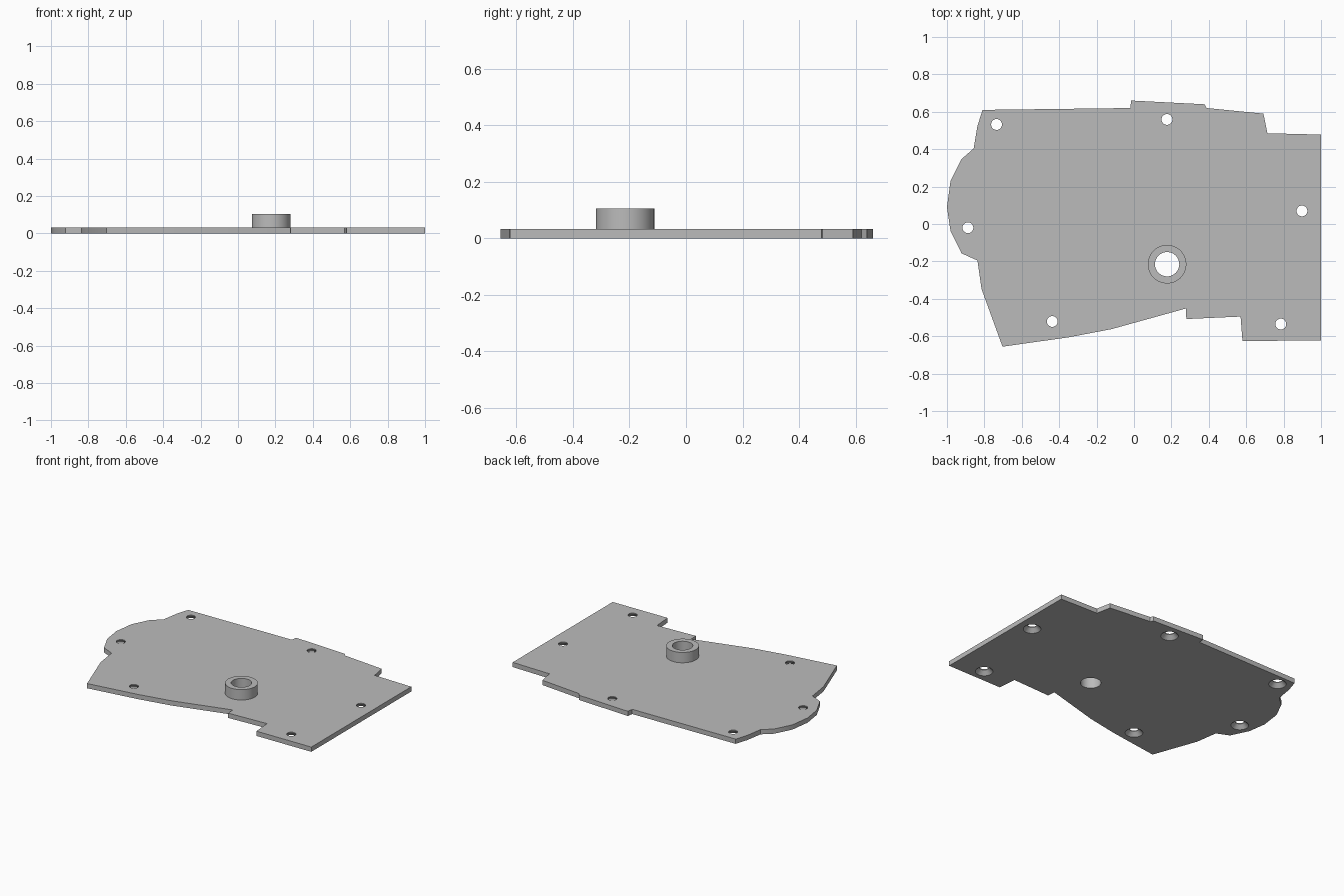
import bpy, bmesh
from math import cos, sin, tau

if "Cube" in bpy.data.objects:
    bpy.data.objects.remove(bpy.data.objects["Cube"])

THICK, BOSS_TOP = 0.033, 0.105
BOSS = (0.177, -0.215)
BORE, BOSS_RADIUS = 0.065, 0.103

grey = bpy.data.materials.new("plain_grey")
grey.use_nodes = True
colour = (0.5, 0.5, 0.5, 1)
grey.diffuse_color = colour
grey.node_tree.nodes["Principled BSDF"].inputs["Base Color"].default_value = colour


def make_object(name, bm):
    bmesh.ops.recalc_face_normals(bm, faces=bm.faces)
    mesh = bpy.data.meshes.new(name)
    bm.to_mesh(mesh)
    bm.free()
    mesh.materials.append(grey)
    obj = bpy.data.objects.new(name, mesh)
    bpy.context.collection.objects.link(obj)
    return obj


def lathe(bm, centre, profile, sides, closed=False):
    """Revolve (radius, z) points; cap the ends unless the profile is closed."""
    rings = [[bm.verts.new((centre[0] + r * cos(tau * i / sides),
                            centre[1] + r * sin(tau * i / sides), z))
              for i in range(sides)] for r, z in profile]
    pairs = list(zip(rings, rings[1:]))
    if closed:
        pairs.append((rings[-1], rings[0]))
    else:
        bm.faces.new(rings[0])
        bm.faces.new(rings[-1])
    for a, b in pairs:
        for i in range(sides):
            j = (i + 1) % sides
            bm.faces.new((a[i], a[j], b[j], b[i]))


def smooth(obj):
    bpy.ops.object.select_all(action="DESELECT")
    obj.select_set(True)
    bpy.context.view_layer.objects.active = obj
    bpy.ops.object.shade_smooth_by_angle(angle=0.5)


# Plate outline, clockwise from the back right corner
outline = [
    (-0.81, 0.61), (-0.02, 0.62), (-0.015, 0.66), (0.377, 0.64), (0.388, 0.62),
    (0.692, 0.59), (0.713, 0.485), (1, 0.478), (1, -0.622), (0.58, -0.626),
    (0.57, -0.495), (0.28, -0.508), (0.277, -0.452), (-0.12, -0.562),
    (-0.345, -0.605), (-0.703, -0.656), (-0.815, -0.348), (-0.837, -0.195),
    (-0.922, -0.157), (-0.981, -0.037), (-1, 0.09), (-0.981, 0.23),
    (-0.922, 0.347), (-0.857, 0.404), (-0.837, 0.524)]
bm = bmesh.new()
base = bm.faces.new([bm.verts.new((x, y, 0)) for x, y in outline])
top = bmesh.ops.extrude_face_region(bm, geom=[base])["geom"]
bmesh.ops.translate(bm, vec=(0, 0, THICK),
                    verts=[v for v in top if isinstance(v, bmesh.types.BMVert)])
plate = make_object("cover_plate", bm)

# Screw holes, countersunk from below, and the main bore
holes = [(-0.735, 0.532), (0.176, 0.559), (0.898, 0.07),
         (0.785, -0.535), (-0.437, -0.521), (-0.888, -0.02)]
bm = bmesh.new()
for spot in holes:
    lathe(bm, spot, [(0.066, -0.01), (0.029, 0.027), (0.029, 0.06)], 32)
lathe(bm, BOSS, [(BORE, -0.01), (BORE, 0.06)], 48)
cutter = make_object("hole_cutter", bm)
cutter.hide_render = True

cut = plate.modifiers.new("holes", "BOOLEAN")
cut.operation = "DIFFERENCE"
cut.solver = "EXACT"
cut.object = cutter
bpy.context.view_layer.objects.active = plate
bpy.ops.object.modifier_apply(modifier=cut.name)
bpy.data.objects.remove(cutter)
smooth(plate)

# Raised round collar above the bore
bm = bmesh.new()
lathe(bm, BOSS, [(BORE, THICK), (BORE, BOSS_TOP),
                 (BOSS_RADIUS, BOSS_TOP), (BOSS_RADIUS, THICK)], 48, closed=True)
smooth(make_object("bore_collar", bm))
